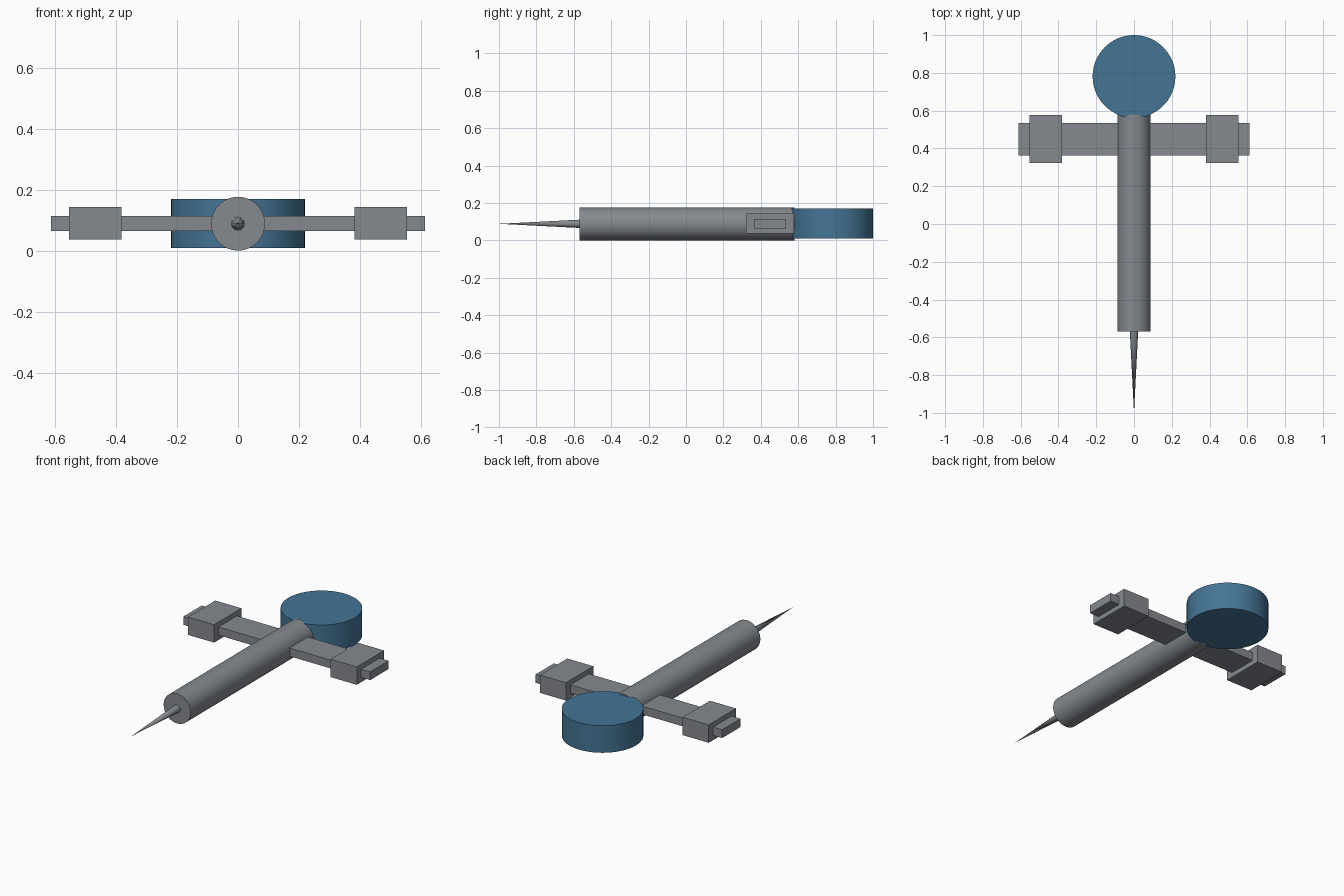
import bpy, math

if "Cube" in bpy.data.objects:
    bpy.data.objects.remove(bpy.data.objects["Cube"])

def material(name, rgb):
    m = bpy.data.materials.new(name)
    m.diffuse_color = (*rgb, 1)
    m.use_nodes = True
    m.node_tree.nodes["Principled BSDF"].inputs["Base Color"].default_value = m.diffuse_color
    return m

GREY = material("steel grey", (0.235, 0.252, 0.275))
BLUE = material("dark blue", (0.058, 0.178, 0.300))
MID = 0.089  # height of the central axis

def finish(name, mat, smooth=False):
    ob = bpy.context.object
    ob.name = name
    ob.data.materials.append(mat)
    if smooth:
        bpy.ops.object.shade_smooth_by_angle(angle=math.radians(35))
    return ob

def box(name, x0, x1, y0, y1, z0, z1):
    bpy.ops.mesh.primitive_cube_add(size=1, location=((x0 + x1) / 2, (y0 + y1) / 2, (z0 + z1) / 2))
    bpy.context.object.scale = (x1 - x0, y1 - y0, z1 - z0)
    bpy.ops.object.transform_apply(location=False, rotation=False, scale=True)
    return finish(name, GREY)

# Long barrel along y
bpy.ops.mesh.primitive_cylinder_add(vertices=48, radius=0.088, depth=1.15,
                                    location=(0, 0.005, MID), rotation=(math.pi / 2, 0, 0))
finish("barrel", GREY, True)

# Needle pointing to the front
bpy.ops.mesh.primitive_cone_add(vertices=12, radius1=0.022, radius2=0, depth=0.43,
                                location=(0, -0.785, MID), rotation=(math.pi / 2, 0, 0))
finish("needle", GREY, True)

# Round dial at the back
bpy.ops.mesh.primitive_cylinder_add(vertices=64, radius=0.219, depth=0.16, location=(0, 0.781, MID + 0.001))
finish("dial", BLUE, True)

# Crossbar with a block near each end
box("crossbar", -0.612, 0.612, 0.363, 0.535, 0.065, 0.114)
for side, name in ((-1, "left_block"), (1, "right_block")):
    xs = sorted((side * 0.382, side * 0.553))
    box(name, xs[0], xs[1], 0.322, 0.577, 0.037, 0.143)
